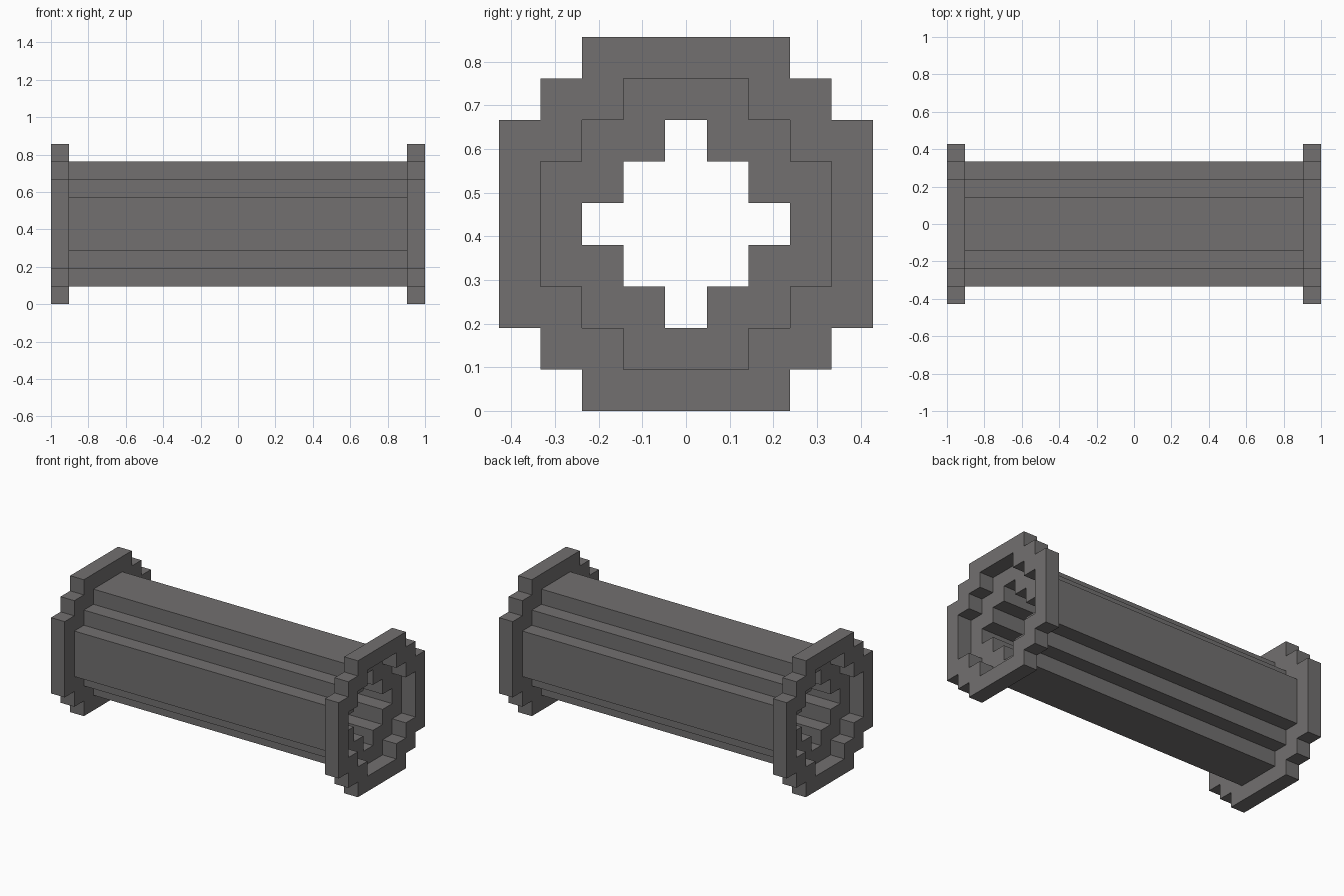
import bpy
import bmesh

cube = bpy.data.objects.get("Cube")
if cube:
    bpy.data.objects.remove(cube, do_unlink=True)

U = 2 / 21          # one block of the stepped grid
CENTRE = 4.5 * U    # height of the tube's axis

grey = bpy.data.materials.new("dark grey")
grey.use_nodes = True
colour = (0.168, 0.161, 0.160, 1)
grey.diffuse_color = colour
grey.node_tree.nodes["Principled BSDF"].inputs["Base Color"].default_value = colour


def stepped_outline(r):
    """Blocky circle of radius r blocks, built from one quadrant turned four times."""
    quarter = [(r, r - 2), (r - 1, r - 2), (r - 1, r - 1), (r - 2, r - 1), (r - 2, r)]
    points = []
    for _ in range(4):
        points += quarter
        quarter = [(-z, y) for y, z in quarter]
    return points


def stepped_tube(name, x0, x1, outer, inner):
    """Hollow tube along x between two stepped outlines; sizes are in blocks."""
    bm = bmesh.new()
    loops = [[bm.verts.new((x * U, y * U, z * U + CENTRE)) for y, z in stepped_outline(r)]
             for x, r in ((x0, outer), (x1, outer), (x1, inner), (x0, inner))]
    # Outside wall, end ring, inside wall and other end ring
    for k in range(4):
        a, b = loops[k], loops[(k + 1) % 4]
        for i in range(len(a)):
            j = (i + 1) % len(a)
            bm.faces.new((a[i], a[j], b[j], b[i]))
    bmesh.ops.recalc_face_normals(bm, faces=bm.faces)
    mesh = bpy.data.meshes.new(name)
    bm.to_mesh(mesh)
    bm.free()
    mesh.materials.append(grey)
    obj = bpy.data.objects.new(name, mesh)
    bpy.context.collection.objects.link(obj)


# Long hollow body, with a wider collar beyond each end
stepped_tube("tube_body", -9.5, 9.5, 3.5, 2.5)
stepped_tube("left_collar", 9.5, 10.5, 4.5, 3.5)
stepped_tube("right_collar", -10.5, -9.5, 4.5, 3.5)
